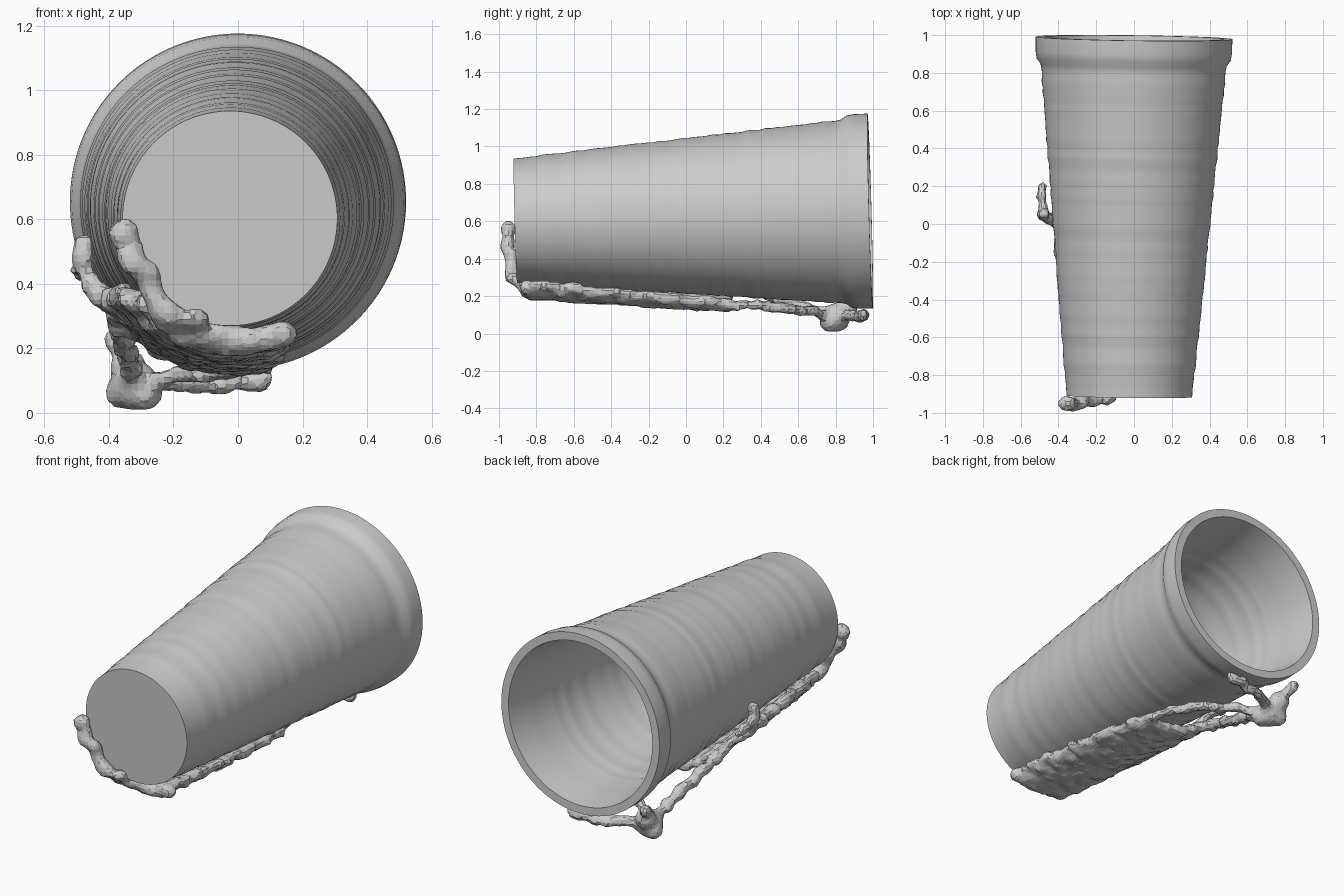
import bpy, bmesh, math, random
from mathutils import Vector

random.seed(4)
if "Cube" in bpy.data.objects:
    bpy.data.objects.remove(bpy.data.objects["Cube"], do_unlink=True)

grey = bpy.data.materials.new("plain grey")
grey.use_nodes = True
grey.diffuse_color = (0.6, 0.6, 0.6, 1)
grey.node_tree.nodes["Principled BSDF"].inputs["Base Color"].default_value = grey.diffuse_color

# Tilted axis of the cup, from its base to its mouth
BASE = Vector((-0.025, -0.912, 0.603))
MOUTH = Vector((0.0, 0.985, 0.655))
AXIS = MOUTH - BASE
LENGTH = AXIS.length


def radius(t):
    return 0.333 + 0.172 * t


def make_object(name, bm):
    mesh = bpy.data.meshes.new(name)
    bm.to_mesh(mesh)
    bm.free()
    mesh.materials.append(grey)
    obj = bpy.data.objects.new(name, mesh)
    bpy.context.collection.objects.link(obj)
    bpy.ops.object.select_all(action="DESELECT")
    obj.select_set(True)
    bpy.context.view_layer.objects.active = obj
    return obj


# Cup: a rippled wall turned around the axis, with a lip and a hollow inside
rings = 56
outer, inner = [], []
for i in range(rings + 1):
    t = 0.925 * i / rings
    ripple = random.uniform(-0.003, 0.003) if i else 0
    outer.append((radius(t) + ripple, t * LENGTH))
    if t > 0.04:
        inner.append((radius(t) - 0.037 + random.uniform(-0.003, 0.003), t * LENGTH))
lip = [(0.514, 0.94 * LENGTH), (0.52, 0.96 * LENGTH), (0.521, LENGTH), (0.474, LENGTH)]
profile = [(0, 0)] + outer + lip + inner[::-1] + [(0, inner[0][1])]

bm = bmesh.new()
verts = [bm.verts.new((r, 0, z)) for r, z in profile]
edges = [bm.edges.new(pair) for pair in zip(verts, verts[1:])]
bmesh.ops.spin(bm, geom=verts + edges, cent=(0, 0, 0), axis=(0, 0, 1),
               angle=math.tau, steps=128, use_merge=True)
bmesh.ops.remove_doubles(bm, verts=bm.verts, dist=0.0001)
bmesh.ops.recalc_face_normals(bm, faces=bm.faces)
cup = make_object("cup", bm)
cup.rotation_mode = "QUATERNION"
cup.rotation_quaternion = Vector((0, 0, 1)).rotation_difference(AXIS)
cup.location = BASE
bpy.ops.object.shade_smooth_by_angle(angle=math.radians(30))

# Lumpy support: strands of overlapping balls fused into one rough skin
bm = bmesh.new()


def ball(p, r):
    made = bmesh.ops.create_icosphere(bm, subdivisions=2, radius=r)
    bmesh.ops.translate(bm, verts=made["verts"], vec=p)


def strand(points, r, jitter=0.012):
    for a, b in zip(points, points[1:]):
        a, b = Vector(a), Vector(b)
        steps = max(2, int((b - a).length / (r * 0.65)))
        for k in range(steps + 1):
            wobble = Vector([random.uniform(-jitter, jitter) for _ in range(3)])
            ball(a.lerp(b, k / steps) + wobble, r * random.uniform(0.8, 1.2))


def under(y, x, gap):
    """Point below the cup wall at the given y and x."""
    t = (y - BASE.y) / (MOUTH.y - BASE.y)
    c = BASE + AXIS * t
    r = radius(t) + gap
    return Vector((x, y, c.z - math.sqrt(max(r * r - (x - c.x) ** 2, 0))))


# Strand climbing the flat base, and the curl under its edge
strand([(-0.35, -0.95, 0.56), (-0.32, -0.95, 0.47), (-0.27, -0.94, 0.4),
        (-0.25, -0.93, 0.31), (-0.13, -0.92, 0.28)], 0.036)
ball((-0.35, -0.95, 0.56), 0.045)
strand([(-0.25, -0.92, 0.31), under(-0.85, -0.18, 0.04), under(-0.83, 0.0, 0.04),
        (0.13, -0.85, 0.24)], 0.042)

# Web along the underside, between a left-hand and a right-hand edge
right_edge = [under(y, x, g) for y, x, g in
              [(-0.8, -0.28, 0.03), (-0.4, -0.36, 0.05), (0, -0.4, 0.06), (0.35, -0.36, 0.08)]]
left_edge = [under(y, x, g) for y, x, g in
             [(-0.85, 0.13, 0.04), (-0.5, 0.13, 0.04), (-0.15, 0.12, 0.05), (0.28, 0.08, 0.05)]]
blob = Vector((-0.32, 0.8, 0.09))
strand(right_edge + [blob], 0.03)
strand(left_edge + [under(0.55, -0.03, 0.04), blob], 0.027)
for i in range(27):
    y = -0.82 + i * 0.04
    low, high = -0.24 - 0.05 * math.sin(i * 0.12), 0.1 - 0.02 * math.sin(i * 1.3)
    path = [under(y, low + (high - low) * k / 5, 0.055) for k in range(6)]
    strand(path, 0.03, 0.009)
    if i > 4:
        strand([under(y, low - 0.08, 0.05), path[0]], 0.026)

# Spur reaching up the side of the cup
strand([right_edge[2], (-0.45, 0.03, 0.4), (-0.48, 0.05, 0.45), (-0.48, 0.06, 0.53)], 0.033)
strand([(-0.47, 0.06, 0.45), (-0.49, 0.14, 0.45), (-0.49, 0.21, 0.43)], 0.022)

# Foot under the mouth, with a branch along the lip
for p, r in [((-0.32, 0.8, 0.085), 0.08), ((-0.36, 0.82, 0.065), 0.055),
             ((-0.29, 0.77, 0.065), 0.06), ((-0.34, 0.86, 0.14), 0.06)]:
    ball(p, r)
strand([blob, (-0.37, 0.88, 0.19), (-0.38, 0.93, 0.22)], 0.03)
strand([blob, (-0.2, 0.88, 0.1), (-0.1, 0.93, 0.09), (0.09, 0.95, 0.1)], 0.028)

support = make_object("support", bm)
skin = support.modifiers.new("skin", "REMESH")
skin.mode = "VOXEL"
skin.voxel_size = 0.02
bpy.ops.object.modifier_apply(modifier=skin.name)
